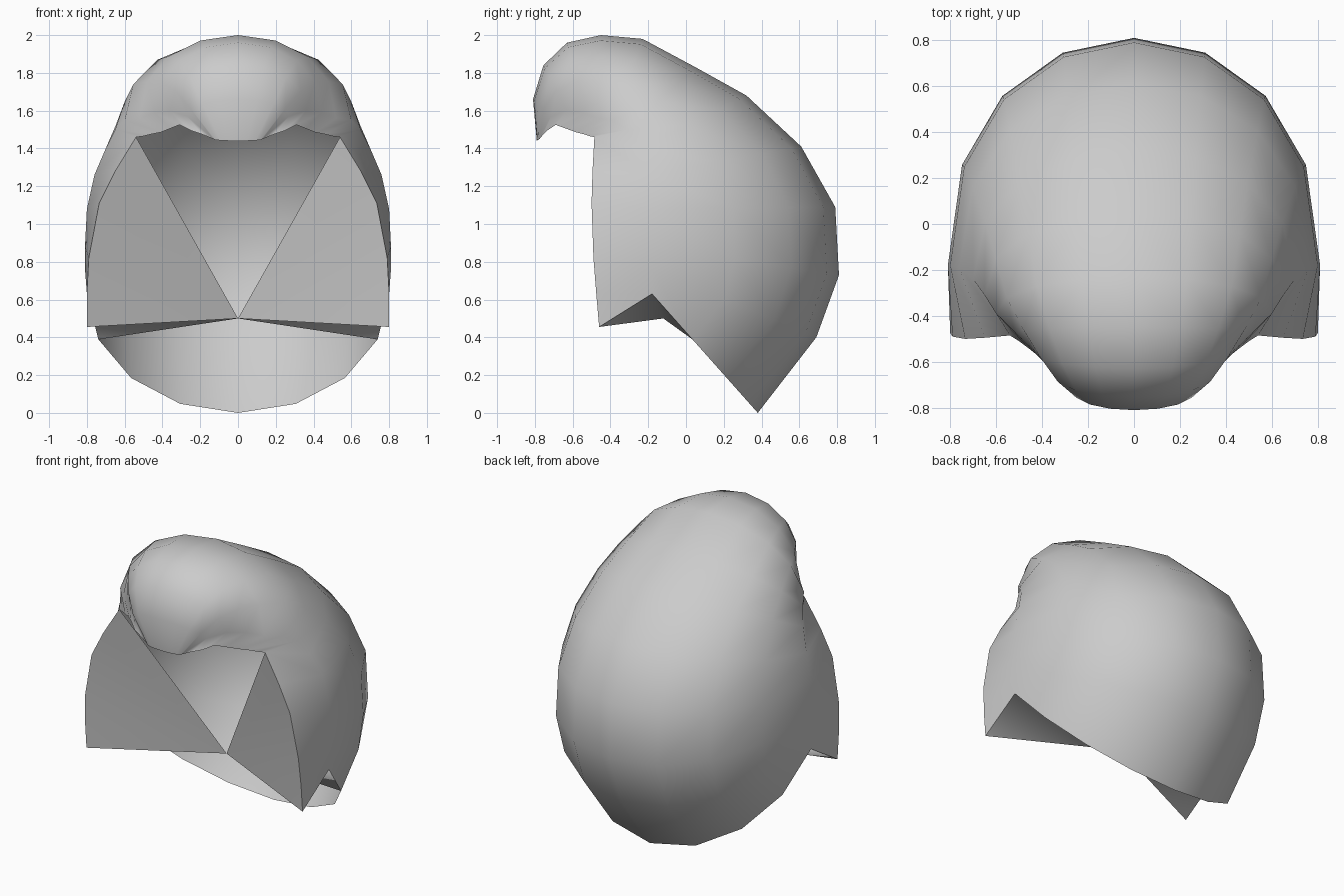
import bpy, bmesh
from math import sin, cos, radians

if "Cube" in bpy.data.objects:
    bpy.data.objects.remove(bpy.data.objects["Cube"])

# Ribs from the nape, over the crown, to the fringe:
# centreline (y, z), side point (x, y, z), front rim point (x, y, z)
RIBS = [
    ((.38, .0), (.80, -.18, .63), (.80, -.46, .455)),
    ((.69, .40), (.81, -.18, .76), (.80, -.475, .63)),
    ((.81, .73), (.81, -.18, .88), (.79, -.49, .82)),
    ((.79, 1.09), (.80, -.18, 1.08), (.735, -.50, 1.11)),
    ((.61, 1.41), (.76, -.19, 1.26), (.65, -.495, 1.28)),
    ((.32, 1.68), (.70, -.24, 1.40), (.54, -.485, 1.46)),
    ((.05, 1.83), (.65, -.31, 1.50), (.50, -.51, 1.465)),
    ((-.23, 1.98), (.60, -.39, 1.55), (.46, -.54, 1.475)),
    ((-.45, 2.0), (.52, -.47, 1.56), (.41, -.58, 1.485)),
    ((-.63, 1.96), (.44, -.545, 1.59), (.36, -.635, 1.505)),
    ((-.755, 1.84), (.36, -.63, 1.60), (.31, -.69, 1.525)),
    ((-.81, 1.66), (.27, -.715, 1.57), (.25, -.735, 1.495)),
    ((-.79, 1.44), (.13, -.775, 1.45), (.19, -.755, 1.475)),
]


def rib_points(c, s, f, power):
    """Quarter oval from the centreline to the side, then on to the rim."""
    pts = []
    for i in range(5):
        a = radians(22.5 * i)
        k = cos(a) ** power if i < 4 else 0
        pts.append((s[0] * sin(a), s[1] + (c[0] - s[1]) * k, s[2] + (c[1] - s[2]) * k))
    return pts + [f]


def mirrored_object(name, bm, angle):
    bmesh.ops.recalc_face_normals(bm, faces=bm.faces[:])
    bmesh.ops.mirror(bm, geom=bm.verts[:] + bm.edges[:] + bm.faces[:],
                     merge_dist=.001, axis='X')
    bmesh.ops.remove_doubles(bm, verts=bm.verts[:], dist=.001)
    bmesh.ops.recalc_face_normals(bm, faces=bm.faces[:])
    mesh = bpy.data.meshes.new(name)
    bm.to_mesh(mesh)
    bm.free()
    ob = bpy.data.objects.new(name, mesh)
    bpy.context.collection.objects.link(ob)
    bpy.ops.object.select_all(action='DESELECT')
    bpy.context.view_layer.objects.active = ob
    ob.select_set(True)
    bpy.ops.object.shade_smooth_by_angle(angle=radians(angle))


rows = [rib_points(*r, 1 if n == 0 else .85) for n, r in enumerate(RIBS)]

# open hair shell
bm = bmesh.new()
grid = [[bm.verts.new(p) for p in r] for r in rows]
for a, b in zip(grid, grid[1:]):
    for i in range(5):
        bm.faces.new((a[i], a[i + 1], b[i + 1], b[i]))
mirrored_object("hair_shell", bm, 75)

# inner side panels: fan from the side of the rim to one inner point
bm = bmesh.new()
hub = bm.verts.new((0, -.12, .5))
rim = [bm.verts.new(p) for p in rows[0][3:5] + [rows[i][5] for i in (0, 1, 2, 3, 4, 5)]]
for a, b in zip(rim, rim[1:]):
    bm.faces.new((b, a, hub))
mirrored_object("inner_side_panels", bm, 110)
